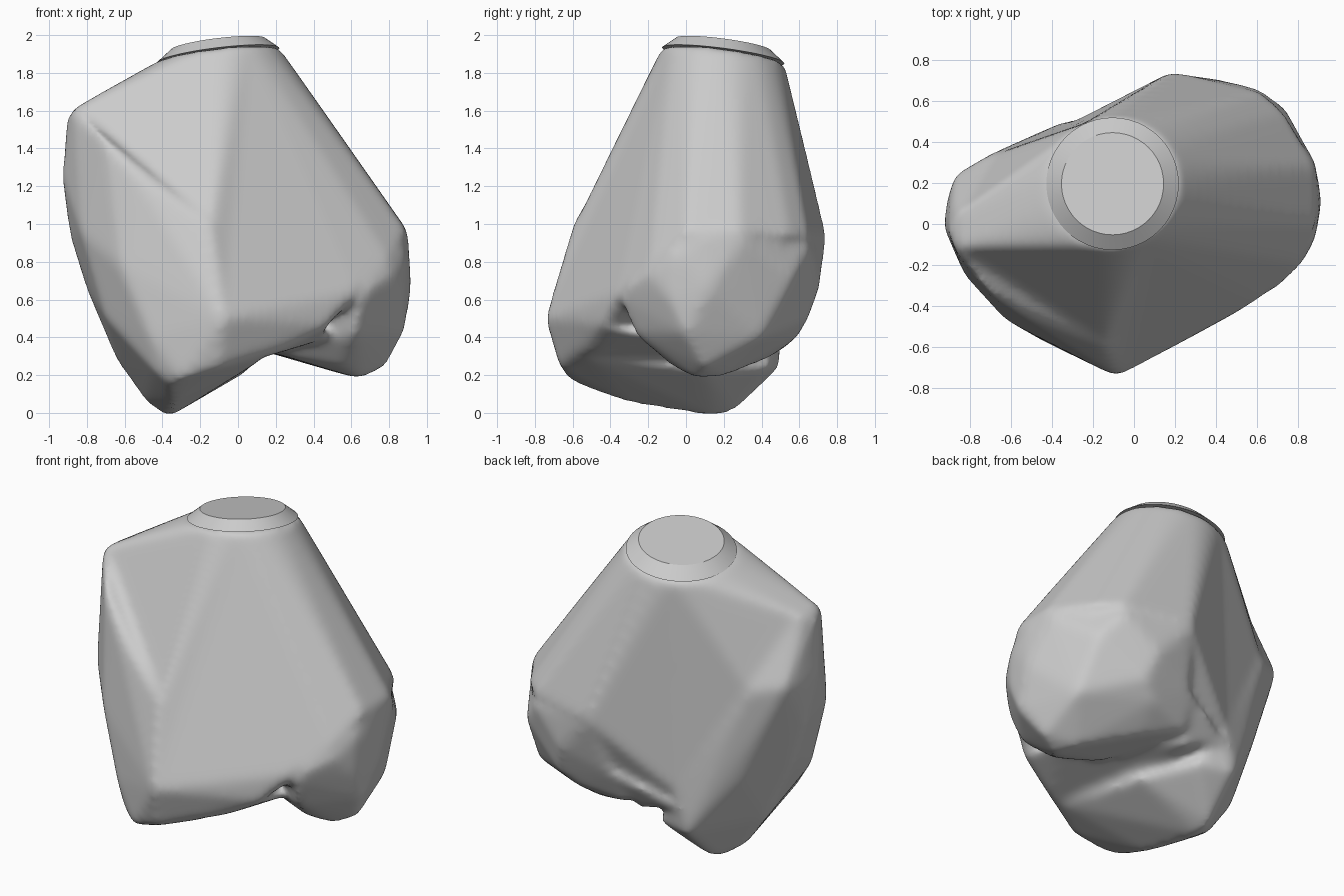
import bpy, bmesh, math

cube = bpy.data.objects.get("Cube")
if cube:
    bpy.data.objects.remove(cube, do_unlink=True)

grey = bpy.data.materials.new("bone grey")
grey.use_nodes = True
grey.diffuse_color = (0.6, 0.6, 0.6, 1)
grey.node_tree.nodes["Principled BSDF"].inputs["Base Color"].default_value = (0.6, 0.6, 0.6, 1)


def tilted_ring(radius, height, count=48):
    """Circle around the shaft end, tilted down toward the back right."""
    ring = []
    for i in range(count):
        a = math.tau * i / count
        x, y = radius * math.cos(a), radius * math.sin(a)
        ring.append((x - 0.105, y + 0.197, height + 0.12 * x - 0.13 * y))
    return ring


def add_hull(bm, points):
    """Wrap a convex skin around the points."""
    verts = [bm.verts.new(p) for p in points]
    result = bmesh.ops.convex_hull(bm, input=verts)
    loose = {v for v in result["geom_interior"] + result["geom_unused"]
             if isinstance(v, bmesh.types.BMVert)}
    bmesh.ops.delete(bm, geom=list(loose), context='VERTS')


def make_object(name, hulls):
    bm = bmesh.new()
    for points in hulls:
        add_hull(bm, points)
    bmesh.ops.recalc_face_normals(bm, faces=bm.faces[:])
    mesh = bpy.data.meshes.new(name)
    bm.to_mesh(mesh)
    bm.free()
    mesh.materials.append(grey)
    obj = bpy.data.objects.new(name, mesh)
    bpy.context.collection.objects.link(obj)
    return obj


cut_ring = tilted_ring(0.25, 1.952)
shoulder_ring = tilted_ring(0.324, 1.892)

# Shaft spreading into the front bulge and the back sheet
shaft = shoulder_ring + [
    (.9, .0, .96), (.9, .28, .96), (.74, .55, .94), (.63, .65, .93),
    (.19, .75, .92), (-.28, .51, .5), (0, .48, .36), (.81, -.19, .8),
    (.63, -.36, .64), (.47, -.45, .45), (.28, -.52, .5),
    (-.08, -.75, .5), (-.3, -.55, .5)]

# Flange reaching from the shaft to the high outer ridge
flange = shoulder_ring + [
    (-.86, -.12, 1.62), (-.85, .06, 1.61), (-.9, .05, 1.4), (-.68, .34, 1.2),
    (-.28, .51, .5), (-.62, -.4, .8), (-.14, -.59, 1.0), (-.08, -.75, .5)]

# Large lobe, ridged above and holding the lowest point
large_lobe = [
    (-.87, -.13, 1.62), (-.86, .06, 1.61), (-.91, -.03, 1.55), (-.9, .1, 1.43),
    (-.71, -.34, 1.46), (-.55, -.45, 1.27), (-.3, -.55, 1.08),
    (-.93, -.02, 1.25), (-.92, .1, 1.2), (-.88, .24, 1.22), (-.69, .35, 1.18),
    (-.83, -.25, .95), (-.63, -.47, .78), (-.89, .05, .93), (-.81, .05, .67),
    (-.7, -.28, .5), (-.47, -.56, .4), (-.44, -.53, .22), (-.64, .1, .27),
    (-.49, .1, .06), (-.37, .15, -.025), (-.36, .25, .0), (-.35, -.3, .05),
    (-.3, -.63, .18), (-.36, -.55, .14), (-.08, -.75, .5), (-.14, -.6, 1.0),
    (-.1, -.67, .24), (.12, -.5, .28), (.05, .1, .22), (-.35, .5, .24),
    (-.12, .44, .24), (-.28, .51, .5), (-.62, .34, .6)]

# Small lobe, rounded below
small_lobe = [
    (.65, .05, .18), (.6, .2, .19), (.78, .1, .24), (.88, .0, .42),
    (.92, .12, .65), (.9, .1, .95), (.89, .3, .92), (.88, -.08, .6),
    (.89, -.06, .86), (.82, -.2, .74), (.72, -.3, .68), (.65, -.35, .6),
    (.62, -.28, .42), (.74, .57, .72), (.62, .66, .88), (.45, .65, .5),
    (.35, .6, .41), (.19, .74, .9), (.3, .42, .28), (.25, .0, .3),
    (.4, .71, .67), (.77, .4, .4), (.55, -.08, .25), (.05, .53, .35),
    (.08, .63, .56)]

# Shallow groove floor joining the lobes
groove = [
    (.28, -.52, .53), (.47, -.44, .45), (.31, -.44, .4), (.2, -.51, .31),
    (.2, -.2, .33), (.15, .2, .33), (0, .47, .3), (-.08, -.75, .5),
    (-.1, -.67, .25), (-.28, .51, .4), (-.3, -.5, .3), (.5, -.1, .4),
    (.08, .63, .56)]

# Fuse the parts into one softened body
body = make_object("bone_body", [shaft, flange, large_lobe, small_lobe, groove])
remesh = body.modifiers.new("fuse", 'REMESH')
remesh.mode = 'VOXEL'
remesh.voxel_size = 0.022
remesh.use_smooth_shade = True
soften = body.modifiers.new("soften", 'SMOOTH')
soften.factor = 0.5
soften.iterations = 20

# Crisp sawn end with its sloping rim
cap = make_object("sawn_end", [cut_ring + shoulder_ring])
bpy.ops.object.select_all(action='DESELECT')
cap.select_set(True)
bpy.context.view_layer.objects.active = cap
bpy.ops.object.shade_smooth_by_angle(angle=math.radians(30))
